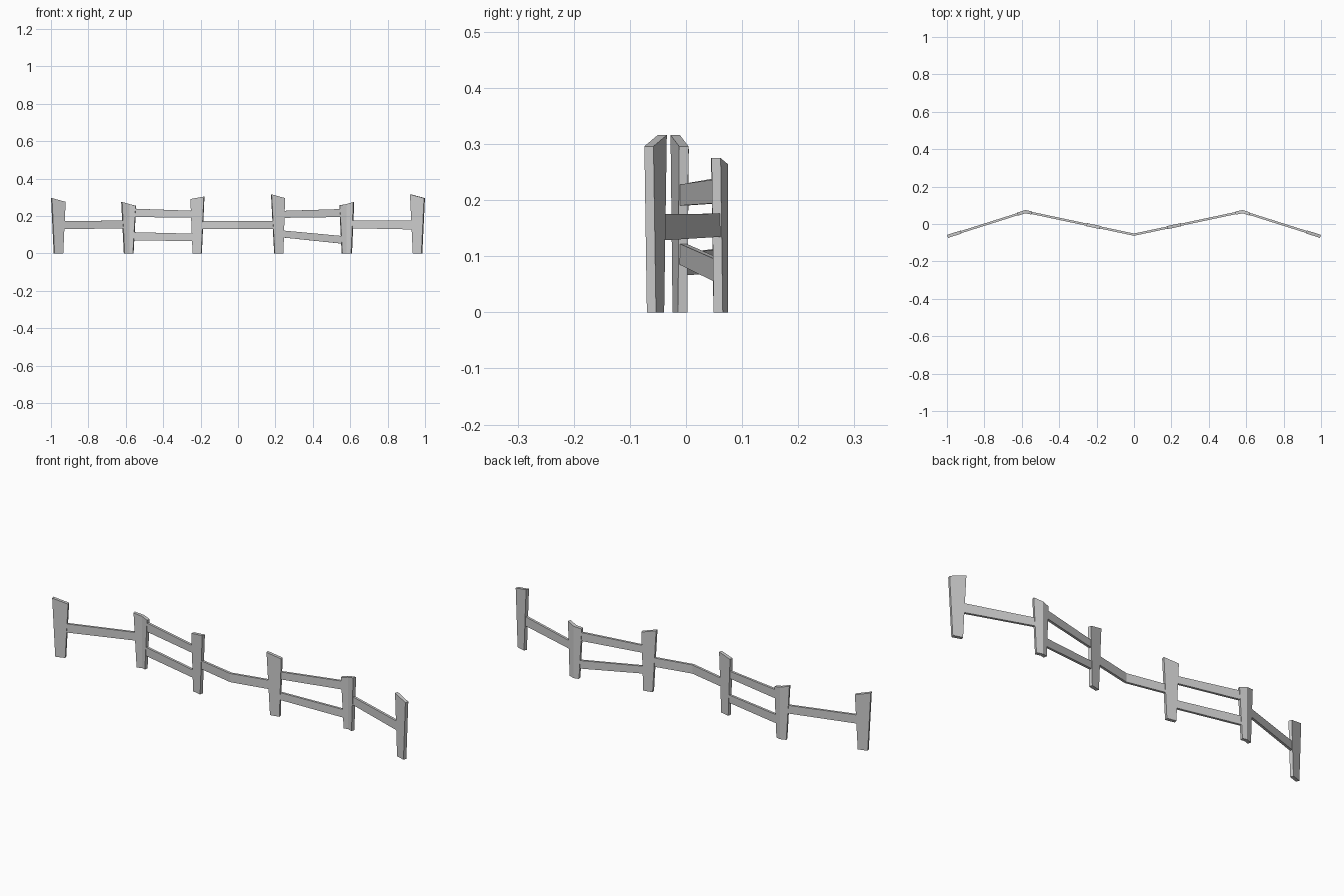
import bpy, bmesh
from mathutils import Vector

if "Cube" in bpy.data.objects:
    bpy.data.objects.remove(bpy.data.objects["Cube"])

# Zigzag ground line of the fence (x, y)
PATH = [Vector(p) for p in ((-1, -0.067), (-0.58, 0.066), (0, -0.057), (0.58, 0.066), (1, -0.067))]


def seg_normal(i):
    d = (PATH[i + 1] - PATH[i]).normalized()
    return Vector((-d.y, d.x))


def on_path(x):
    """Point on the ground line and its (mitred) sideways direction."""
    for i in range(1, len(PATH) - 1):
        if abs(x - PATH[i].x) < 1e-5:
            n = (seg_normal(i - 1) + seg_normal(i)).normalized()
            return PATH[i], n / n.dot(seg_normal(i))
    i = max(k for k in range(len(PATH) - 1) if x >= PATH[k].x)
    t = (x - PATH[i].x) / (PATH[i + 1].x - PATH[i].x)
    return PATH[i].lerp(PATH[i + 1], t), seg_normal(i)


def board(name, columns, thick):
    """Flat board following the path; columns are (x_bottom, z_bottom, x_top, z_top)."""
    bm = bmesh.new()
    rings = []
    for xb, zb, xt, zt in columns:
        ring = []
        for x, z, s in ((xb, zb, -1), (xb, zb, 1), (xt, zt, 1), (xt, zt, -1)):
            p, n = on_path(x)
            q = p + n * s * thick / 2
            ring.append(bm.verts.new((q.x, q.y, z)))
        rings.append(ring)
    for a, b in zip(rings, rings[1:]):
        for k in range(4):
            j = (k + 1) % 4
            bm.faces.new((a[k], a[j], b[j], b[k]))
    bm.faces.new(rings[0])
    bm.faces.new(rings[-1][::-1])
    bmesh.ops.recalc_face_normals(bm, faces=bm.faces)
    me = bpy.data.meshes.new(name)
    bm.to_mesh(me)
    bm.free()
    bpy.context.collection.objects.link(bpy.data.objects.new(name, me))


# Posts, flaring upward with slanted tops; corner posts fold at the bend
POST = 0.017
posts = [
    [(-0.983, 0, -0.997, 0.296), (-0.937, 0, -0.924, 0.276)],
    [(-0.608, 0, -0.622, 0.275), (-0.58, 0, -0.58, 0.264), (-0.56, 0, -0.546, 0.255)],
    [(-0.241, 0, -0.253, 0.291), (-0.195, 0, -0.181, 0.304)],
    [(0.195, 0, 0.178, 0.316), (0.241, 0, 0.25, 0.296)],
    [(0.556, 0, 0.543, 0.257), (0.58, 0, 0.58, 0.264), (0.607, 0, 0.619, 0.275)],
    [(0.937, 0, 0.922, 0.316), (0.983, 0, 0.997, 0.296)],
]
for i, cols in enumerate(posts):
    board(f"post_{i + 1}", cols, POST)

# Rails: (x, z_low, z_high) stations
RAIL = 0.012
rails = {
    "left_end_rail": [(-0.955, 0.129, 0.173), (-0.595, 0.135, 0.176)],
    "left_upper_rail": [(-0.57, 0.195, 0.24), (-0.215, 0.191, 0.227)],
    "left_lower_rail": [(-0.57, 0.07, 0.114), (-0.215, 0.066, 0.105)],
    "middle_rail": [(-0.215, 0.13, 0.172), (0, 0.13, 0.174), (0.215, 0.13, 0.175)],
    "right_upper_rail": [(0.215, 0.19, 0.227), (0.57, 0.195, 0.238)],
    "right_lower_rail": [(0.215, 0.088, 0.125), (0.57, 0.051, 0.092)],
    "right_end_rail": [(0.595, 0.135, 0.176), (0.955, 0.128, 0.175)],
}
for name, st in rails.items():
    board(name, [(x, lo, x, hi) for x, lo, hi in st], RAIL)
